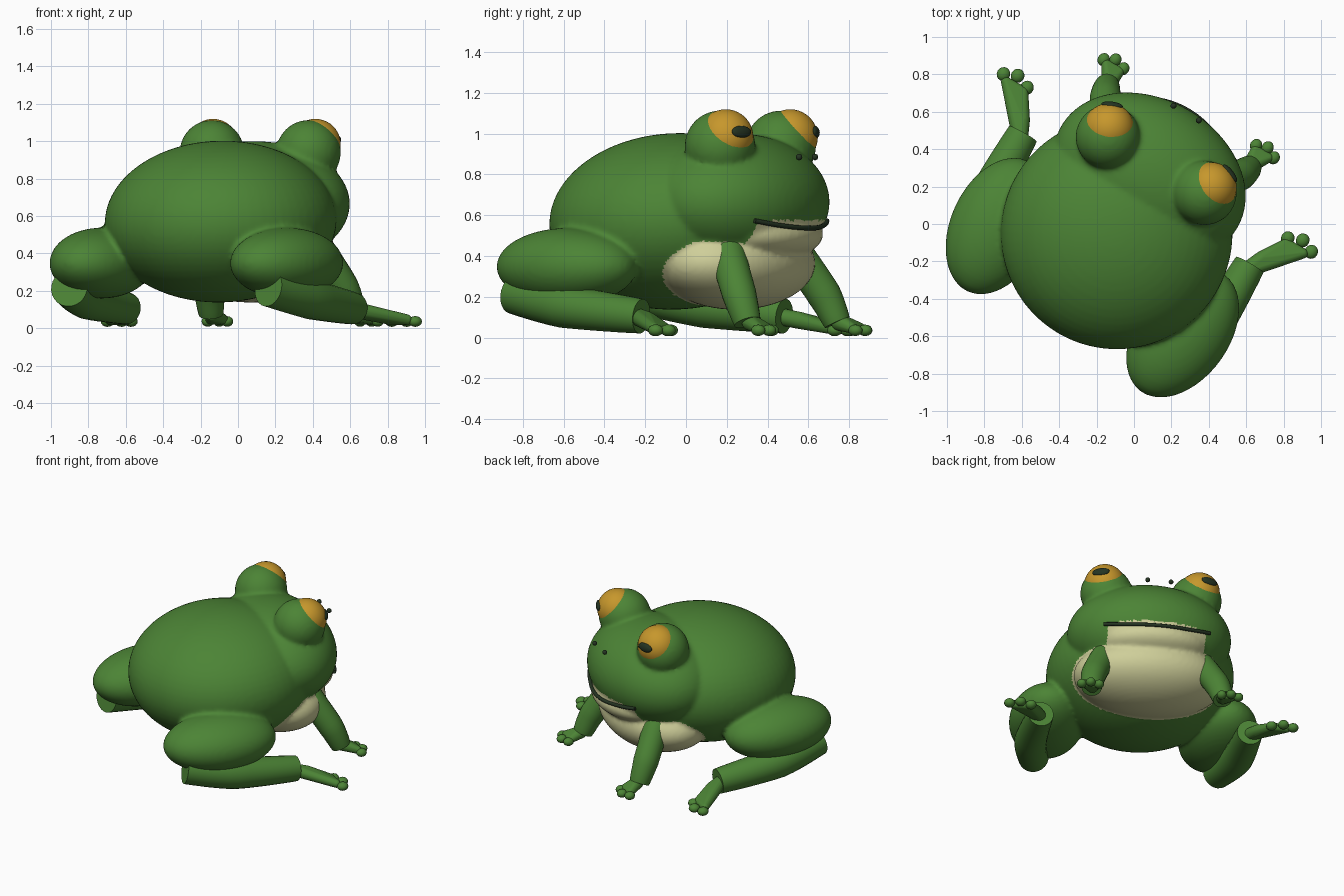
import bpy, bmesh, math
from mathutils import Matrix, Vector
from mathutils.bvhtree import BVHTree

if "Cube" in bpy.data.objects:
    bpy.data.objects.remove(bpy.data.objects["Cube"])

# Everything is built in frog space (nose along +y, mid-plane x = 0), then turned.
PLACE = Matrix.Rotation(math.radians(-30), 4, 'Z') @ Matrix.Translation((-0.055, 0, 0))


def material(name, rgb):
    m = bpy.data.materials.new(name)
    m.diffuse_color = (*rgb, 1)
    m.use_nodes = True
    m.node_tree.nodes["Principled BSDF"].inputs["Base Color"].default_value = m.diffuse_color
    return m


GREEN = material("frog green", (0.072, 0.23, 0.036))
CREAM = material("belly cream", (0.62, 0.62, 0.32))
AMBER = material("eye amber", (0.57, 0.31, 0.025))
DARK = material("dark line", (0.018, 0.034, 0.016))


def ball(bm, centre, radii, rot=Matrix(), seg=40):
    m = Matrix.Translation(centre) @ rot @ Matrix.Diagonal((*radii, 1))
    return bmesh.ops.create_uvsphere(bm, u_segments=seg, v_segments=seg // 2, radius=1, matrix=m)["verts"]


def web(bm, balls):
    """Smooth skin stretched around a few balls (x, y, z, radius)."""
    verts = []
    for x, y, z, r in balls:
        verts += ball(bm, (x, y, z), (r, r, r), seg=20)
    bmesh.ops.delete(bm, geom=list({f for v in verts for f in v.link_faces}), context='FACES_ONLY')
    res = bmesh.ops.convex_hull(bm, input=verts)
    inner = [g for g in res["geom_interior"] if isinstance(g, bmesh.types.BMVert)]
    bmesh.ops.delete(bm, geom=inner, context='VERTS')


def tube(bm, points, radii, seg=24, steps=6):
    """Capped tube through a few points, smoothed along its length."""
    pts = [Vector(p) for p in points]
    n = len(pts)
    path = []
    for i in range(n - 1):
        p0, p1, p2, p3 = pts[max(i - 1, 0)], pts[i], pts[i + 1], pts[min(i + 2, n - 1)]
        for k in range(steps + (i == n - 2)):
            t = k / steps
            p = 0.5 * (2 * p1 + (p2 - p0) * t + (2 * p0 - 5 * p1 + 4 * p2 - p3) * t * t
                       + (3 * p1 - p0 - 3 * p2 + p3) * t ** 3)
            path.append((p, radii[i] + (radii[i + 1] - radii[i]) * t))
    rings = []
    for i, (p, r) in enumerate(path):
        d = path[min(i + 1, len(path) - 1)][0] - path[max(i - 1, 0)][0]
        side = d.cross(Vector((0.1, 0.05, 1))).normalized()
        up = side.cross(d).normalized()
        rings.append([bm.verts.new(p + r * (math.cos(a) * side + math.sin(a) * up))
                      for a in (2 * math.pi * k / seg for k in range(seg))])
    for a, b in zip(rings, rings[1:]):
        for k in range(seg):
            bm.faces.new((a[k], a[(k + 1) % seg], b[(k + 1) % seg], b[k]))
    bm.faces.new(rings[0][::-1])
    bm.faces.new(rings[-1])


def finish(bm, name, mat):
    bmesh.ops.recalc_face_normals(bm, faces=bm.faces)
    me = bpy.data.meshes.new(name)
    bm.to_mesh(me)
    bm.free()
    me.materials.append(mat)
    ob = bpy.data.objects.new(name, me)
    bpy.context.collection.objects.link(ob)
    ob.matrix_world = PLACE
    bpy.ops.object.select_all(action='DESELECT')
    ob.select_set(True)
    bpy.context.view_layer.objects.active = ob
    bpy.ops.object.shade_smooth_by_angle(angle=math.radians(50))
    return ob


# Trunk: body, head, throat, belly, eye sockets and thighs fused into one skin
BELLY_C, BELLY_R = Vector((0, 0.25, 0.365)), (0.5, 0.345, 0.228)
bm = bmesh.new()
ball(bm, (0, -0.09, 0.57), (0.62, 0.62, 0.432), Matrix.Rotation(0.05, 4, 'X'), 64)
ball(bm, (0, 0.26, 0.665), (0.545, 0.415, 0.335), seg=64)
ball(bm, (0, 0.42, 0.505), (0.36, 0.25, 0.13))
ball(bm, BELLY_C, BELLY_R, seg=64)
for s in (-1, 1):
    ball(bm, (0.298 * s, 0.333, 0.94), (0.173,) * 3)
    ball(bm, (0.572 * s, -0.375, 0.348), (0.25, 0.385, 0.189), Matrix.Rotation(-0.1 * s, 4, 'Z'), 48)
trunk = finish(bm, "body_skin", GREEN)
mod = trunk.modifiers.new("fuse", 'REMESH')
mod.mode, mod.voxel_size = 'VOXEL', 0.014
mod = trunk.modifiers.new("soften", 'SMOOTH')
mod.factor, mod.iterations = 0.5, 6
dg = bpy.context.evaluated_depsgraph_get()
skin = bpy.data.meshes.new_from_object(trunk.evaluated_get(dg))
trunk.modifiers.clear()
trunk.data = skin
skin.materials.clear()
skin.materials.append(GREEN)
skin.materials.append(CREAM)

# Cream underside: inside the belly shape, or on the throat below the mouth
for f in skin.polygons:
    c = f.center
    d = c - BELLY_C
    on_belly = sum((d[i] / BELLY_R[i]) ** 2 for i in range(3)) < 1.07
    on_throat = abs(c.x) < 0.325 and c.y > 0.4 and c.z < 0.574
    f.material_index = 1 if on_belly or on_throat else 0
    f.use_smooth = True
surface = BVHTree.FromPolygons([v.co for v in skin.vertices], [p.vertices[:] for p in skin.polygons])

# Mouth: thin line laid across the front of the face
line = []
for k in range(13):
    x = -0.355 + 0.71 * k / 12
    z = 0.537 + 0.036 * (x / 0.355) ** 2
    hit = surface.ray_cast(Vector((x, 2, z)), Vector((0, -1, 0)))[0]
    line.append(hit + Vector((0, 0.009, 0)))
bm = bmesh.new()
tube(bm, line, [0.012] * 13, 10, 3)
finish(bm, "mouth", DARK)

for s, side in ((-1, "left"), (1, "right")):
    # Nostril
    bm = bmesh.new()
    ball(bm, (0.078 * s, 0.653, 0.885), (0.016,) * 3, seg=16)
    finish(bm, side + "_nostril", DARK)

    # Eyeball and flat oval pupil
    eye = Vector((0.316 * s, 0.375, 0.983))
    bm = bmesh.new()
    ball(bm, eye, (0.136,) * 3)
    finish(bm, side + "_eye", AMBER)
    look = Vector((0.048 * s, 0.118, 0.026)).normalized()
    bm = bmesh.new()
    ball(bm, eye + look * 0.129, (0.058, 0.018, 0.03), look.to_track_quat('Y', 'Z').to_matrix().to_4x4(), 24)
    finish(bm, side + "_pupil", DARK)

    # Arm
    bm = bmesh.new()
    tube(bm, [(0.31 * s, 0.38, 0.45), (0.35 * s, 0.42, 0.37), (0.415 * s, 0.51, 0.21), (0.44 * s, 0.57, 0.075)],
         [0.085, 0.087, 0.084, 0.066])
    finish(bm, side + "_arm", GREEN)

    # Hand: palm with three round fingertips
    bm = bmesh.new()
    web(bm, [(0.437 * s, 0.585, 0.075, 0.042), (0.42 * s, 0.665, 0.047, 0.026), (0.50 * s, 0.665, 0.047, 0.026)])
    for x, y in ((0.41, 0.69), (0.47, 0.71), (0.525, 0.68)):
        ball(bm, (x * s, y, 0.036), (0.032, 0.036, 0.028), seg=16)
    finish(bm, side + "_hand", GREEN)

    # Shin
    bm = bmesh.new()
    tube(bm, [(0.615 * s, -0.645, 0.215), (0.69 * s, -0.32, 0.155), (0.70 * s, 0.12, 0.105)],
         [0.1, 0.108, 0.085])
    finish(bm, side + "_shin", GREEN)

    # Hind foot: narrow ankle fanning out to three round toes
    bm = bmesh.new()
    web(bm, [(0.70 * s, 0.09, 0.105, 0.042), (0.74 * s, 0.18, 0.085, 0.042),
             (0.812 * s, 0.315, 0.046, 0.028), (0.915 * s, 0.315, 0.046, 0.028)])
    for x, y in ((0.805, 0.345), (0.88, 0.375), (0.95, 0.345)):
        ball(bm, (x * s, y, 0.036), (0.036, 0.038, 0.029), seg=16)
    finish(bm, side + "_foot", GREEN)
